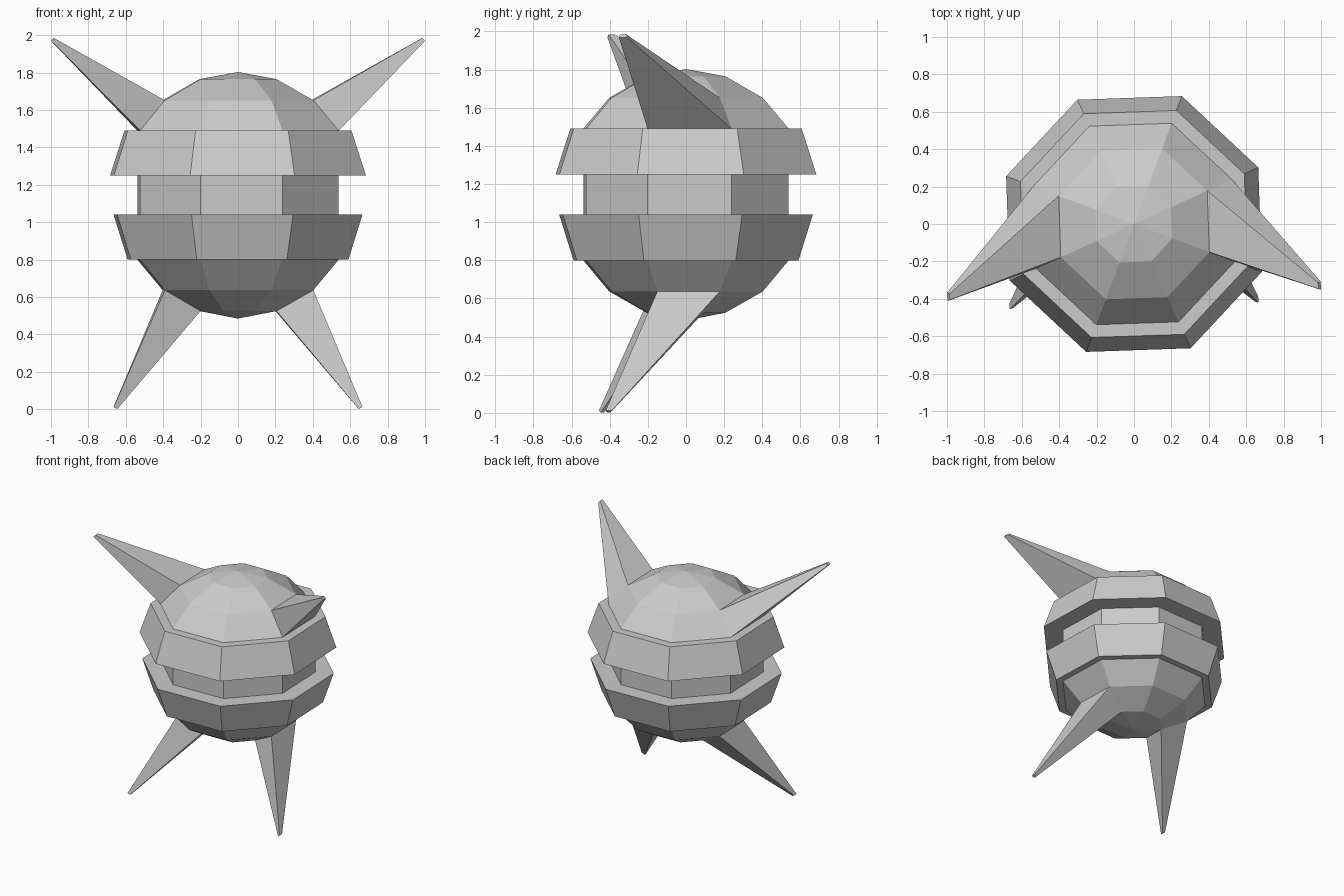
import bpy, bmesh
from math import cos, sin, radians
from mathutils import Vector

if "Cube" in bpy.data.objects:
    bpy.data.objects.remove(bpy.data.objects["Cube"])

SIDES = 8
TWIST = radians(24.5)  # angle of the first corner

# Profile (radius, z) from bottom to top, including the two flared bands
PROFILE = [(0.22, 0.525), (0.43, 0.637), (0.575, 0.80),
           (0.63, 0.80), (0.71, 1.04), (0.575, 1.04),      # lower band
           (0.575, 1.25), (0.73, 1.25), (0.648, 1.49),     # upper band
           (0.575, 1.49), (0.43, 1.652), (0.22, 1.765)]

bm = bmesh.new()
rings = []
for r, z in PROFILE:
    rings.append([bm.verts.new((r * cos(TWIST + k * radians(45)),
                                r * sin(TWIST + k * radians(45)), z))
                  for k in range(SIDES)])

# Faceted skin between rings
skin = {}
for i in range(len(rings) - 1):
    a, b = rings[i], rings[i + 1]
    for k in range(SIDES):
        n = (k + 1) % SIDES
        skin[i, k] = bm.faces.new((a[k], a[n], b[n], b[k]))

# Shallow pointed caps
bottom = bm.verts.new((0, 0, 0.485))
top = bm.verts.new((0, 0, 1.803))
for k in range(SIDES):
    n = (k + 1) % SIDES
    bm.faces.new((rings[0][n], rings[0][k], bottom))
    bm.faces.new((rings[-1][k], rings[-1][n], top))


def pull_spike(face, tip, scale=0.1):
    """Extrude a skin face into a tapering limb ending near tip."""
    centre = face.calc_center_median()
    tip_face = bmesh.ops.extrude_discrete_faces(bm, faces=[face])["faces"][0]
    for v in tip_face.verts:
        v.co = Vector(tip) + (v.co - centre) * scale


# Arms and legs: side faces (7 = right, 3 = left) pulled forward
pull_spike(skin[9, 7], (0.992, -0.33, 1.977))
pull_spike(skin[9, 3], (-0.992, -0.39, 1.977))
pull_spike(skin[0, 7], (0.655, -0.405, 0.007))
pull_spike(skin[0, 3], (-0.655, -0.44, 0.007))

bmesh.ops.recalc_face_normals(bm, faces=bm.faces)
mesh = bpy.data.meshes.new("banded_body_with_limbs")
bm.to_mesh(mesh)
bm.free()
obj = bpy.data.objects.new("banded_body_with_limbs", mesh)
bpy.context.collection.objects.link(obj)
